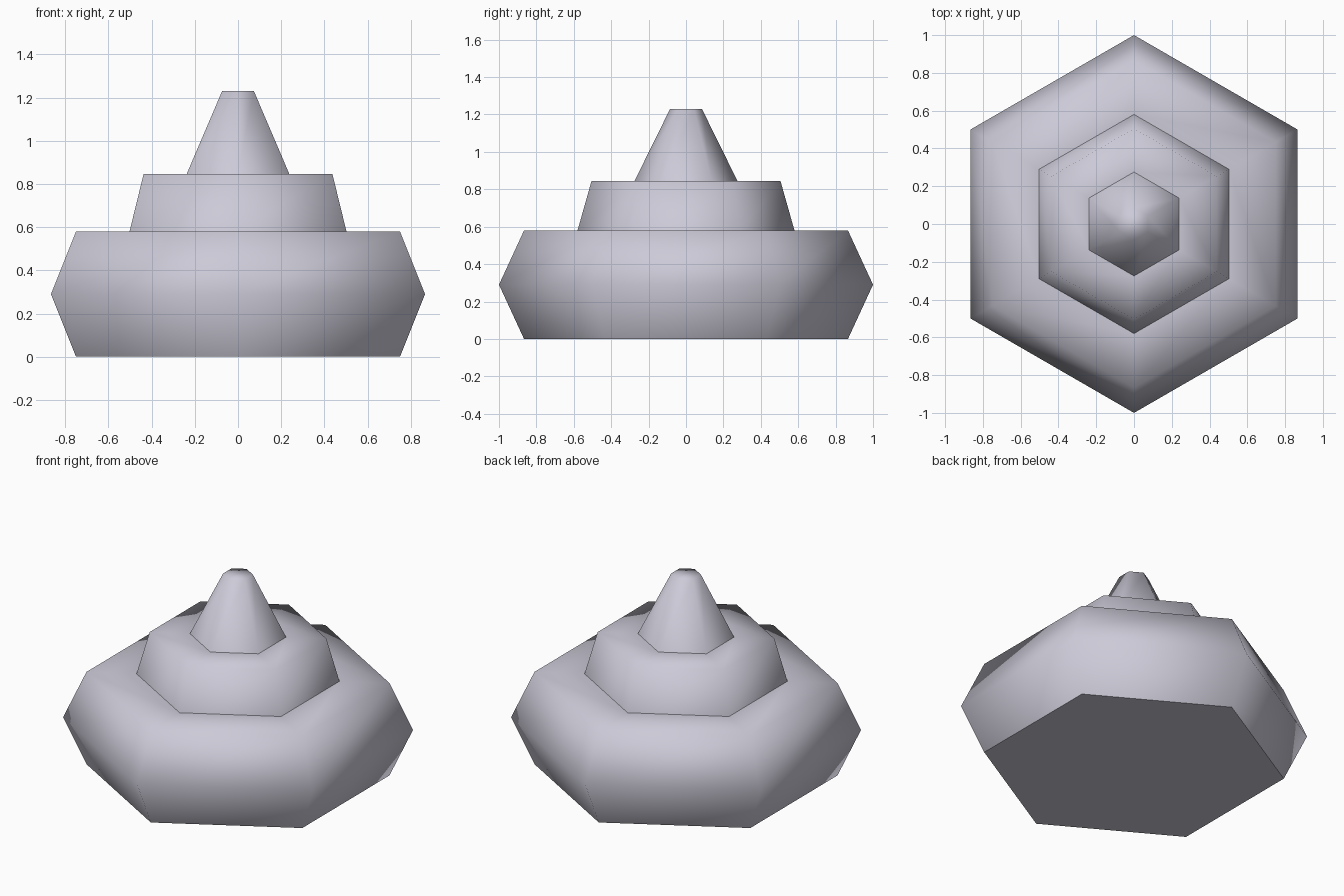
import bpy, bmesh, math

if "Cube" in bpy.data.objects:
    bpy.data.objects.remove(bpy.data.objects["Cube"])

grey = bpy.data.materials.new("pale_grey")
grey.diffuse_color = (0.60, 0.59, 0.68, 1)
grey.use_nodes = True
grey.node_tree.nodes["Principled BSDF"].inputs["Base Color"].default_value = grey.diffuse_color

SIDES = 6


def hex_tier(name, profile, cap_bottom=False, cap_top=False):
    """Sweep a (radius, z) profile round a hexagon with points on the y axis."""
    bm = bmesh.new()
    rings = []
    for r, z in profile:
        angles = [math.radians(90) + math.tau * i / SIDES for i in range(SIDES)]
        rings.append([bm.verts.new((r * math.cos(a), r * math.sin(a), z)) for a in angles])
    for low, high in zip(rings, rings[1:]):
        for i in range(SIDES):
            j = (i + 1) % SIDES
            bm.faces.new((low[i], low[j], high[j], high[i]))
    for f in bm.faces:
        f.smooth = True
    if cap_top:
        bm.faces.new(rings[-1]).smooth = True
    if cap_bottom:
        base = bm.faces.new(rings[0][::-1])
        for e in base.edges:
            e.smooth = False      # crisp edge around the flat base
    mesh = bpy.data.meshes.new(name)
    bm.to_mesh(mesh)
    bm.free()
    mesh.materials.append(grey)
    obj = bpy.data.objects.new(name, mesh)
    bpy.context.collection.objects.link(obj)
    return obj


# Wide bulging base with its upper ledge
hex_tier("base_tier", [(0.866, 0), (1.0, 0.29), (0.866, 0.58), (0.58, 0.58)], cap_bottom=True)
# Tapered middle step with its ledge
hex_tier("middle_tier", [(0.58, 0.58), (0.505, 0.845), (0.275, 0.845)])
# Steep blunt spire
hex_tier("spire", [(0.275, 0.845), (0.085, 1.23)], cap_top=True)
